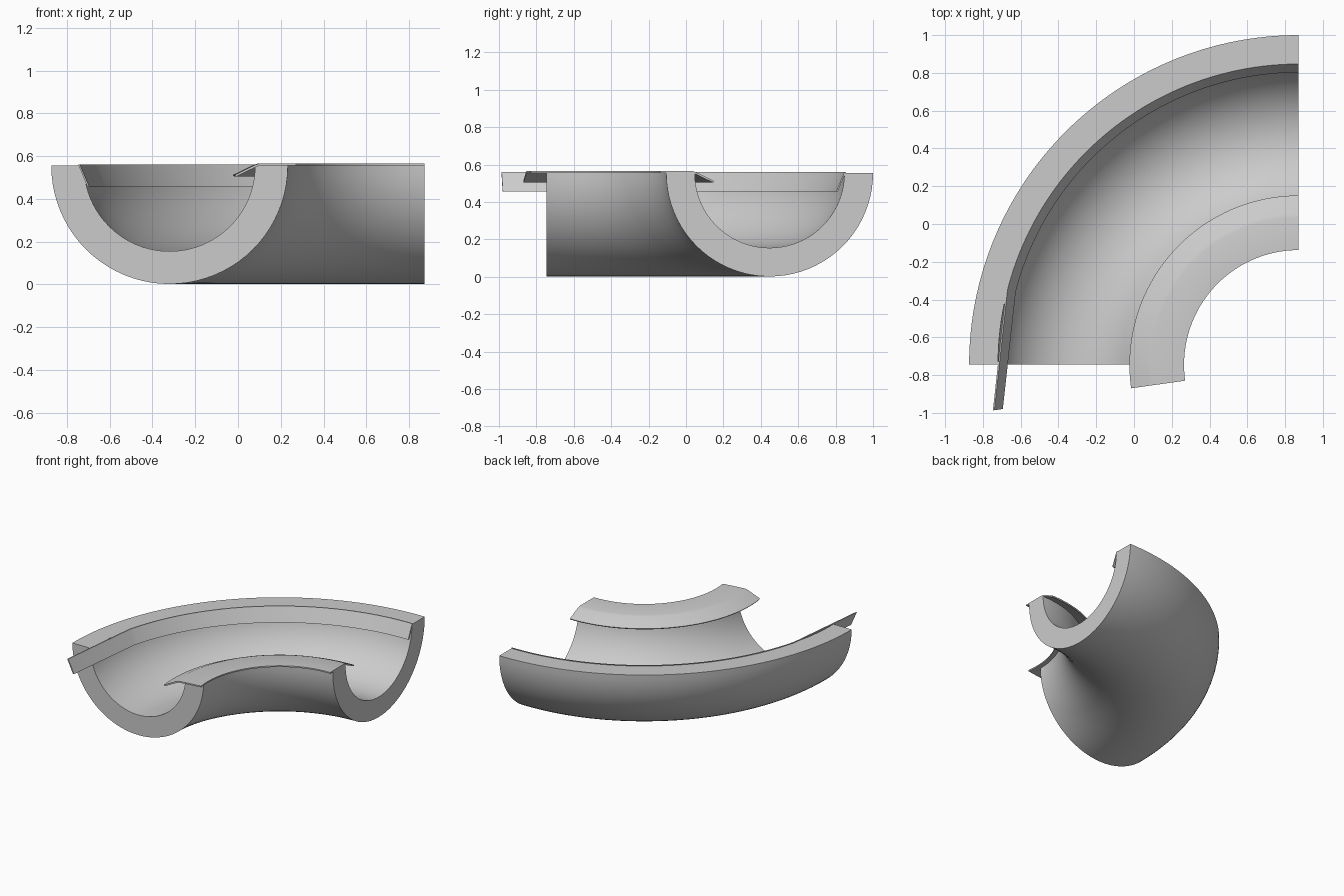
import bpy, bmesh
from math import sin, cos, pi, radians

if "Cube" in bpy.data.objects:
    bpy.data.objects.remove(bpy.data.objects["Cube"])

CX, CY = 0.872, -0.745      # axis of the bend
RC, TOP = 1.192, 0.555      # centreline radius and rim height
R_OUT, R_IN = 0.553, 0.400  # gutter radii


def sweep(name, profile, stations):
    """Sweep a closed (radius, z) profile round the bend; stations are (degrees, radial shift)."""
    bm = bmesh.new()
    rings = []
    for deg, shift in stations:
        a = radians(deg)
        rings.append([bm.verts.new((CX - (r + shift) * cos(a), CY + (r + shift) * sin(a), z))
                      for r, z in profile])
    n = len(profile)
    for p, q in zip(rings, rings[1:]):
        for i in range(n):
            j = (i + 1) % n
            bm.faces.new((p[i], p[j], q[j], q[i]))
    bm.faces.new(rings[0])
    bm.faces.new(rings[-1])
    bmesh.ops.recalc_face_normals(bm, faces=bm.faces)
    mesh = bpy.data.meshes.new(name)
    bm.to_mesh(mesh)
    bm.free()
    obj = bpy.data.objects.new(name, mesh)
    bpy.context.collection.objects.link(obj)
    bpy.ops.object.select_all(action='DESELECT')
    obj.select_set(True)
    bpy.context.view_layer.objects.active = obj
    bpy.ops.object.shade_smooth_by_angle(angle=radians(30))
    return obj


def arc(a0, a1, n=64):
    return [(a0 + (a1 - a0) * i / n, 0) for i in range(n + 1)]


def half_circle(radius, n=40):
    return [(RC - radius * cos(pi * i / n), TOP - radius * sin(pi * i / n)) for i in range(n + 1)]


# thick half-pipe trough, a quarter turn
sweep("gutter_trough", half_circle(R_OUT) + half_circle(R_IN)[::-1], arc(0, 90))

# slanted strip on the outer wall, with a straight tail past the front end
sweep("outer_strip",
      [(1.600, 0.560), (1.592, 0.560), (1.547, 0.455), (1.556, 0.455)],
      [(-8.5, 0.037)] + arc(14.5, 90))

# bent lip over the inner rim, flat on top and drooping into the trough
sweep("inner_lip",
      [(0.607, 0.565), (0.780, 0.565), (0.800, 0.559), (0.896, 0.512),
       (0.890, 0.504), (0.796, 0.549), (0.778, 0.555), (0.607, 0.555)],
      arc(-8, 90))
